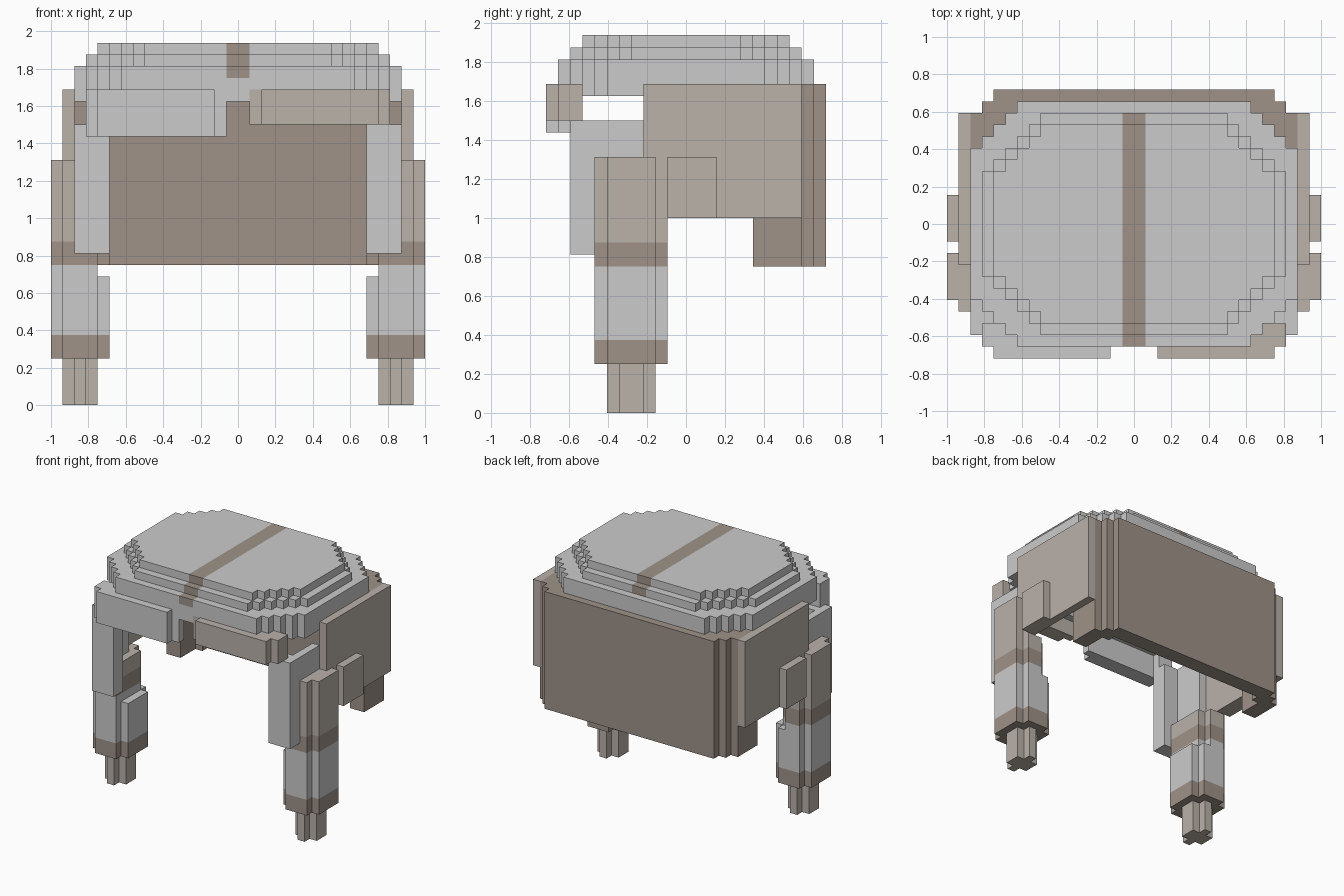
import bpy, bmesh, math

if "Cube" in bpy.data.objects:
    bpy.data.objects.remove(bpy.data.objects["Cube"])

U = 1 / 16      # edge of one block
YC = 11.5       # half depth in blocks


def material(name, rgb):
    m = bpy.data.materials.new(name)
    m.diffuse_color = (*rgb, 1)
    m.use_nodes = True
    m.node_tree.nodes["Principled BSDF"].inputs["Base Color"].default_value = m.diffuse_color
    return m


GREY, LIGHT, DARK = range(3)
MATS = [material("grey", (0.8, 0.8, 0.8)),
        material("light_brown", (0.495, 0.445, 0.40)),
        material("dark_brown", (0.345, 0.288, 0.25))]


def fill(cells, x0, x1, y0, y1, z0, z1, col):
    for x in range(x0, x1):
        for y in range(y0, y1):
            for z in range(z0, z1):
                cells[x, y, z] = col


def octagon(hx, y0, y1, cut):
    """Rows (y, half width) of a rectangle with stepped corners."""
    return [(y, min(hx, hx - cut + min(y - y0, y1 - 1 - y))) for y in range(y0, y1)]


def skin(name, cells):
    """Outer faces of a set of blocks as one mesh object."""
    bm = bmesh.new()
    verts = {}

    def vert(p):
        if p not in verts:
            verts[p] = bm.verts.new((p[0] * U, (p[1] - YC) * U, p[2] * U))
        return verts[p]

    for c, col in cells.items():
        for axis in range(3):
            a, b = (axis + 1) % 3, (axis + 2) % 3
            for side in (0, 1):
                n = list(c)
                n[axis] += 2 * side - 1
                if tuple(n) in cells:
                    continue
                quad = []
                for da, db in ((0, 0), (1, 0), (1, 1), (0, 1)):
                    p = list(c)
                    p[axis] += side
                    p[a] += da
                    p[b] += db
                    quad.append(vert(tuple(p)))
                f = bm.faces.new(quad if side else quad[::-1])
                f.material_index = col
    bmesh.ops.dissolve_limit(bm, angle_limit=math.radians(1), verts=bm.verts[:],
                             edges=bm.edges[:], delimit={'MATERIAL'})
    me = bpy.data.meshes.new(name)
    bm.to_mesh(me)
    bm.free()
    for m in MATS:
        me.materials.append(m)
    ob = bpy.data.objects.new(name, me)
    bpy.context.collection.objects.link(ob)


def part(name, boxes):
    cells = {}
    for b in boxes:
        fill(cells, *b)
    skin(name, cells)


def pair(name, boxes):
    part("right_" + name, boxes)
    part("left_" + name, [(-b[1], -b[0], *b[2:]) for b in boxes])


# stepped cap with a centre stripe, hollow underneath
cap = {}
for hx, y0, y1, cut, z0, z1 in ((14, 1, 22, 4, 26, 29), (13, 2, 21, 5, 29, 30), (12, 3, 20, 4, 30, 31)):
    for y, h in octagon(hx, y0, y1, cut):
        fill(cap, -h, h, y, y + 1, z0, z1, GREY)
for y, h in octagon(12, 3, 20, 4):
    for x in range(-h, h):
        for z in (26, 27):
            cap.pop((x, y, z), None)
fill(cap, -1, 1, 1, 2, 28, 29, DARK)
fill(cap, -1, 1, 2, 21, 29, 30, DARK)
fill(cap, -1, 1, 3, 20, 30, 31, DARK)
fill(cap, 1, 2, 1, 2, 26, 27, LIGHT)
skin("cap", cap)

# brow plates: the left one is grey and one block taller
part("right_brow_plate", [(2, 12, 0, 1, 24, 27, LIGHT), (1, 13, 1, 2, 24, 27, LIGHT),
                          (11, 13, 2, 3, 24, 27, LIGHT)])
part("left_brow_plate", [(-12, -2, 0, 1, 23, 27, GREY), (-13, -1, 1, 2, 23, 27, GREY),
                         (-13, -11, 2, 3, 23, 27, GREY)])

# back shell, wrapping round to the sides in steps
part("back_shell", [(-12, 12, 22, 23, 12, 27, DARK), (-13, 13, 21, 22, 12, 27, DARK),
                    (-14, -12, 17, 21, 12, 27, DARK), (12, 14, 17, 21, 12, 27, DARK),
                    (-12, -11, 20, 21, 12, 27, DARK), (11, 12, 20, 21, 12, 27, DARK)])

# side plates, small side blocks and L-shaped cheek guards
pair("side_plate", [(14, 15, 8, 21, 16, 27, LIGHT)])
pair("side_block", [(15, 16, 10, 14, 16, 21, LIGHT)])
pair("cheek_guard", [(11, 14, 2, 4, 13, 24, GREY), (13, 14, 4, 8, 13, 24, GREY)])

# legs: banded sleeve with a wider cuff, only the outer half reaching the top
leg = []
for z0, z1, col in ((4, 6, DARK), (6, 11, GREY)):
    leg += [(11, 16, 5, 9, z0, z1, col), (12, 15, 4, 10, z0, z1, col)]
for z0, z1, col in ((11, 12, GREY), (12, 14, DARK), (14, 16, LIGHT)):
    leg += [(12, 16, 5, 9, z0, z1, col), (12, 15, 4, 5, z0, z1, col),
            (13, 15, 9, 10, z0, z1, col)]
leg += [(14, 16, 5, 9, 16, 21, LIGHT), (14, 15, 4, 5, 16, 21, LIGHT)]
pair("leg", leg)

# plus-shaped feet
pair("foot", [(13, 14, 5, 9, 0, 4, LIGHT), (12, 15, 6, 8, 0, 4, LIGHT)])
